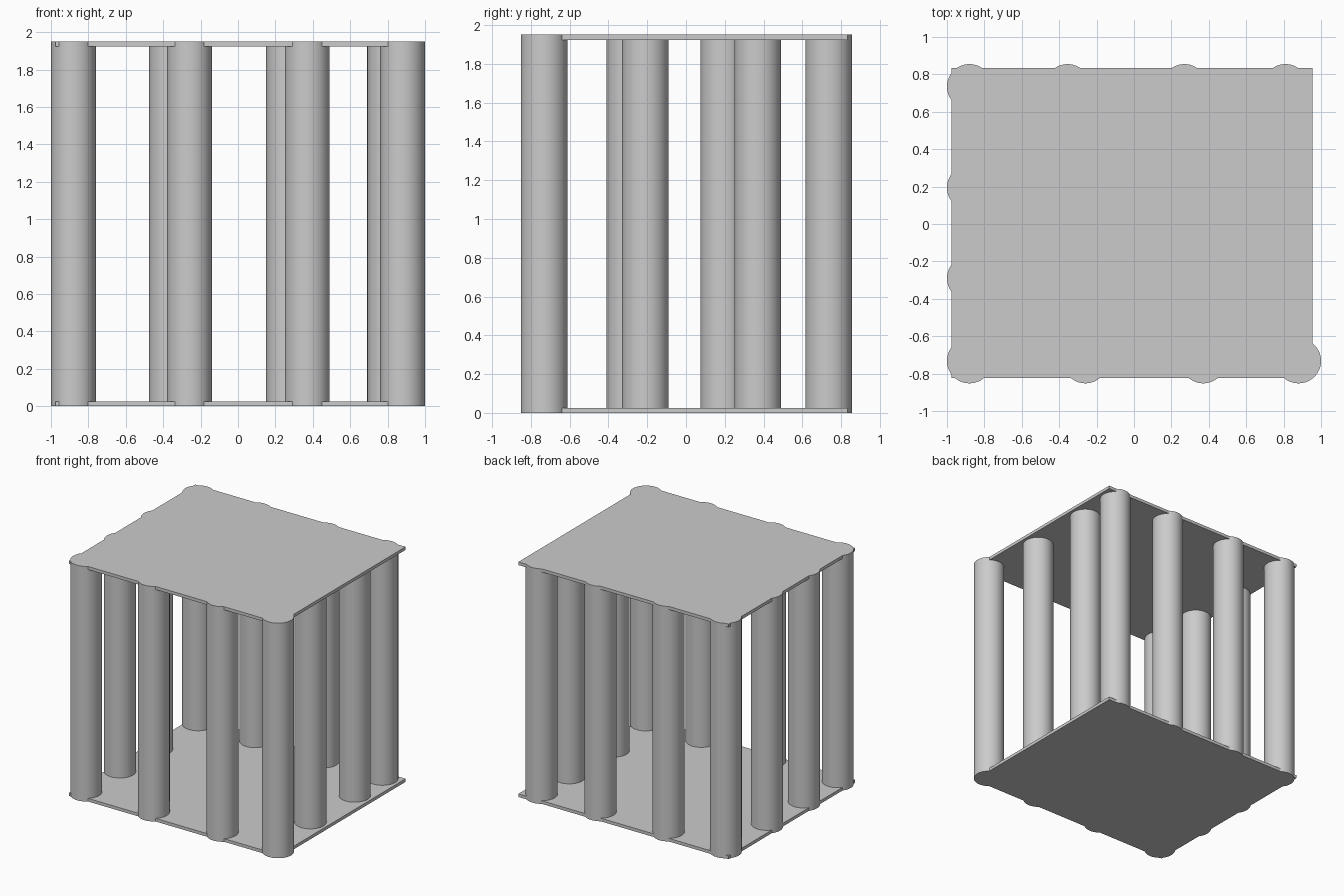
import bpy

HEIGHT = 1.95
PLATE = 0.026
RADIUS = 0.12

cube = bpy.data.objects.get("Cube")
if cube:
    bpy.data.objects.remove(cube, do_unlink=True)


def plate(name, z):
    bpy.ops.mesh.primitive_cube_add(size=1, location=(-0.01, 0.005, z))
    obj = bpy.context.object
    obj.name = name
    obj.scale = (1.93, 1.656, PLATE)
    bpy.ops.object.transform_apply(location=False, rotation=False, scale=True)


def column(name, x, y):
    bpy.ops.mesh.primitive_cylinder_add(
        vertices=48, radius=RADIUS, depth=HEIGHT, location=(x, y, HEIGHT / 2))
    bpy.context.object.name = name
    bpy.ops.object.shade_smooth_by_angle()


# Floor and roof slabs
plate("floor_slab", PLATE / 2)
plate("roof_slab", HEIGHT - PLATE / 2)

# Column rows around the edge, irregularly spaced
rows = {
    "front_column": [(x, -0.732) for x in (-0.88, -0.26, 0.37, 0.88)],
    "back_column": [(x, 0.735) for x in (-0.88, -0.355, 0.27, 0.81)],
    "left_column": [(0.812, y) for y in (-0.21, 0.37)],
    "right_column": [(-0.88, y) for y in (-0.29, 0.195)],
}
for name, spots in rows.items():
    for i, (x, y) in enumerate(spots, 1):
        column(f"{name}_{i}", x, y)
